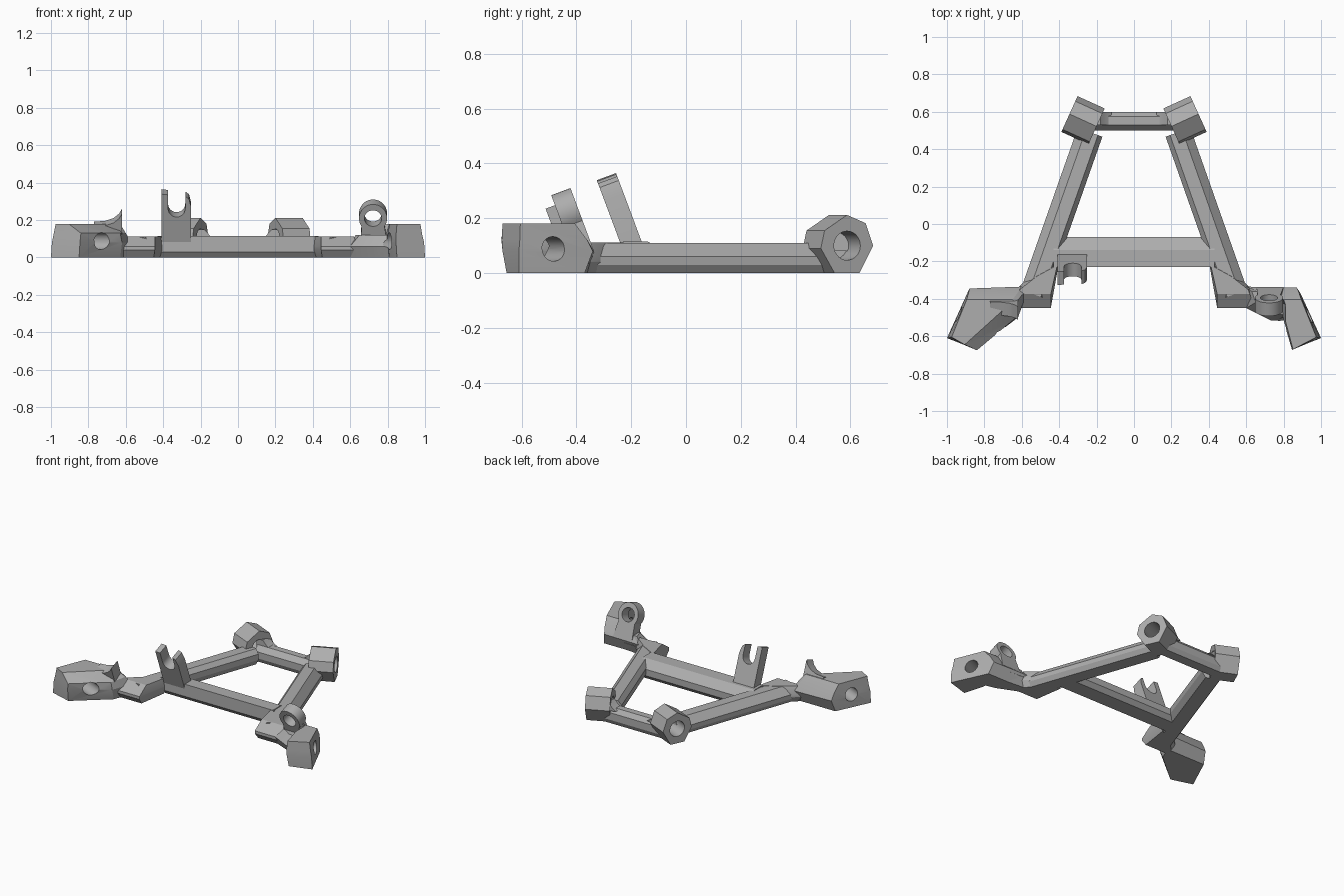
import bpy, bmesh
from math import sin, cos, radians
from mathutils import Vector, Matrix

if "Cube" in bpy.data.objects:
    bpy.data.objects.remove(bpy.data.objects["Cube"])

grey = bpy.data.materials.new("matte grey")
grey.use_nodes = True
grey.diffuse_color = (0.42, 0.42, 0.42, 1)
grey.node_tree.nodes["Principled BSDF"].inputs["Base Color"].default_value = grey.diffuse_color
parts = []


def loft(name, rings):
    """Skin a solid through point rings of equal length."""
    bm = bmesh.new()
    loops = [[bm.verts.new(p) for p in ring] for ring in rings]
    bm.faces.new(loops[0])
    bm.faces.new(loops[-1])
    n = len(loops[0])
    for a, b in zip(loops, loops[1:]):
        for i in range(n):
            j = (i + 1) % n
            bm.faces.new((a[i], a[j], b[j], b[i]))
    bmesh.ops.recalc_face_normals(bm, faces=bm.faces)
    mesh = bpy.data.meshes.new(name)
    bm.to_mesh(mesh)
    bm.free()
    obj = bpy.data.objects.new(name, mesh)
    bpy.context.collection.objects.link(obj)
    mesh.materials.append(grey)
    parts.append(obj)
    return obj


def layers(name, side, *levels):
    """Stack plan outlines given as (height, points)."""
    return loft(name, [[(side * x, y, z) for x, y in pts] for z, pts in levels])


def beam(name, side, start, end, profile):
    """Sweep a (sideways, height) profile between two plan points."""
    a, b = Vector(start), Vector(end)
    d = (b - a).normalized()
    perp = Vector((-d.y, d.x))
    return loft(name, [[(side * (p + perp * u).x, (p + perp * u).y, z)
                        for u, z in profile] for p in (a, b)])


def leaning(name, y0, outline, half=0.0375):
    """Extrude an (x, height) outline as a plate that leans to the front."""
    lean = radians(20.5)
    up = Vector((0, -sin(lean), cos(lean)))
    out = Vector((0, cos(lean), sin(lean)))
    return loft(name, [[Vector((x, y0, 0)) + up * (z / cos(lean)) + out * t
                        for x, z in outline] for t in (-half, half)])


def arc(cx, cz, r, a0, a1, n):
    return [(cx + r * cos(radians(a0 + (a1 - a0) * i / n)),
             cz + r * sin(radians(a0 + (a1 - a0) * i / n))) for i in range(n + 1)]


def drill(obj, centre, axis, radius):
    """Cut a round hole, apply it and drop the cutter."""
    bm = bmesh.new()
    turn = Vector(axis).to_track_quat('Z', 'Y').to_matrix().to_4x4()
    bmesh.ops.create_cone(bm, cap_ends=True, segments=28, radius1=radius, radius2=radius,
                          depth=0.6, matrix=Matrix.Translation(centre) @ turn)
    mesh = bpy.data.meshes.new("cutter")
    bm.to_mesh(mesh)
    bm.free()
    mesh.materials.append(grey)
    cutter = bpy.data.objects.new("cutter", mesh)
    cutter.hide_render = True
    bpy.context.collection.objects.link(cutter)
    mod = obj.modifiers.new("hole", 'BOOLEAN')
    mod.operation, mod.solver, mod.object = 'DIFFERENCE', 'EXACT', cutter
    bpy.context.view_layer.update()
    cut = obj.evaluated_get(bpy.context.evaluated_depsgraph_get())
    result = bpy.data.meshes.new_from_object(cut)
    obj.modifiers.clear()
    obj.data = result
    bpy.data.objects.remove(cutter)


# Bevelled sections of the frame members
rail_section = [(0.045, 0), (0.07, 0.04), (0.07, 0.08), (0.045, 0.11),
                (-0.025, 0.11), (-0.07, 0.06), (-0.07, 0.03), (-0.05, 0)]
cross_section = [(-0.055, 0), (-0.08, 0.03), (-0.08, 0.115), (0.01, 0.115),
                 (0.08, 0.075), (0.08, 0.03), (0.055, 0)]
back_section = [(-0.035, 0), (-0.05, 0.03), (-0.05, 0.075), (-0.02, 0.11),
                (0.025, 0.11), (0.05, 0.08), (0.05, 0.03), (0.035, 0)]
boss_section = [(0, 0.212), (0.075, 0.182), (0.105, 0.1), (0.05, 0),
                (-0.05, 0), (-0.105, 0.09), (-0.09, 0.155)]

beam("front_crossbar", 1, (-0.43, -0.15), (0.43, -0.15), cross_section)
beam("back_crossbar", 1, (-0.22, 0.55), (0.22, 0.55), back_section)

for side, label in ((1, "left"), (-1, "right")):
    beam(label + "_rail", side, (0.54, -0.375), (0.235, 0.49), rail_section)

    # Drilled boss at the back corner, with a flare into the crossbar
    boss = beam(label + "_back_boss", side, (0.2, 0.522), (0.345, 0.588), boss_section)
    drill(boss, (side * 0.272, 0.555, 0.1), (side * 0.91, 0.42, 0), 0.053)
    flare = [(0.12, 0.1), (0.15, 0.117), (0.18, 0.15), (0.23, 0.15), (0.23, 0.08)]
    loft(label + "_flare", [[(side * x, y, z) for x, z in flare] for y in (0.53, 0.6)])

    # Sloped foot at the front end of the rail
    layers(label + "_rail_foot", side,
           (0, [(0.45, -0.42), (0.64, -0.42), (0.61, -0.36), (0.5, -0.26), (0.42, -0.22)]),
           (0.04, [(0.445, -0.45), (0.64, -0.45), (0.64, -0.36), (0.54, -0.26), (0.4, -0.2)]),
           (0.06, [(0.445, -0.45), (0.64, -0.45), (0.64, -0.36), (0.54, -0.26), (0.4, -0.2)]),
           (0.112, [(0.445, -0.375), (0.62, -0.375), (0.61, -0.35), (0.52, -0.28), (0.41, -0.22)]))

# Broad outer mount on the right
right_mount = layers(
    "right_mount", -1,
    (0, [(1, -0.61), (0.85, -0.655), (0.63, -0.47), (0.6, -0.39), (0.62, -0.375), (0.89, -0.375)]),
    (0.08, [(0.995, -0.61), (0.845, -0.67), (0.62, -0.5), (0.57, -0.36), (0.6, -0.335), (0.88, -0.345)]),
    (0.13, [(0.985, -0.605), (0.84, -0.675), (0.63, -0.5), (0.6, -0.38), (0.62, -0.365), (0.885, -0.37)]),
    (0.18, [(0.975, -0.605), (0.905, -0.645), (0.7, -0.46), (0.63, -0.42), (0.65, -0.405), (0.895, -0.405)]))

# Narrow outer mount on the left, with the lump that carries the ring
left_mount = layers(
    "left_mount", 1,
    (0, [(1, -0.61), (0.85, -0.655), (0.81, -0.52), (0.8, -0.41), (0.74, -0.37), (0.89, -0.37)]),
    (0.08, [(0.995, -0.61), (0.845, -0.67), (0.8, -0.52), (0.79, -0.41), (0.6, -0.335), (0.87, -0.34)]),
    (0.12, [(0.985, -0.607), (0.845, -0.673), (0.8, -0.52), (0.79, -0.42), (0.66, -0.36), (0.88, -0.36)]),
    (0.18, [(0.975, -0.605), (0.85, -0.67), (0.81, -0.52), (0.81, -0.43), (0.8, -0.405), (0.895, -0.405)]))
lump = layers(
    "ring_base", 1,
    (0, [(0.6, -0.42), (0.74, -0.48), (0.82, -0.5), (0.85, -0.38), (0.6, -0.36)]),
    (0.06, [(0.6, -0.45), (0.73, -0.515), (0.82, -0.52), (0.86, -0.35), (0.58, -0.34)]),
    (0.12, [(0.65, -0.42), (0.72, -0.47), (0.82, -0.49), (0.86, -0.37), (0.63, -0.36)]))

# Leaning ring
ring = leaning("ring", -0.346,
               arc(0.722, 0.222, 0.075, -35, 215, 26) + [(0.655, 0.07), (0.8, 0.07)])
drill(ring, (0.722, -0.43, 0.222), (0, 0.936, 0.35), 0.046)

# Bolt holes through the outer mounts
for obj, side in ((right_mount, -1), (left_mount, 1), (lump, 1)):
    drill(obj, (side * 0.88, -0.51, 0.088), (side * 0.91, 0.42, 0), 0.045)

# Leaning fork on the crossbar
leaning("fork", -0.159,
        [(-0.41, 0.02), (-0.41, 0.352), (-0.375, 0.348)]
        + arc(-0.328, 0.275, 0.046, 180, 360, 12)
        + [(-0.282, 0.34), (-0.262, 0.325), (-0.25, 0.28), (-0.25, 0.02)])

# Curved fin on the right mount
leaning("right_fin", -0.385,
        [(-0.77, 0.15), (-0.77, 0.178), (-0.71, 0.183), (-0.665, 0.198),
         (-0.635, 0.222), (-0.62, 0.248), (-0.62, 0.08)])

# Keep creases sharp and bores smooth
bpy.ops.object.select_all(action='DESELECT')
for obj in parts:
    obj.select_set(True)
bpy.context.view_layer.objects.active = parts[0]
bpy.ops.object.shade_smooth_by_angle(angle=radians(25))
